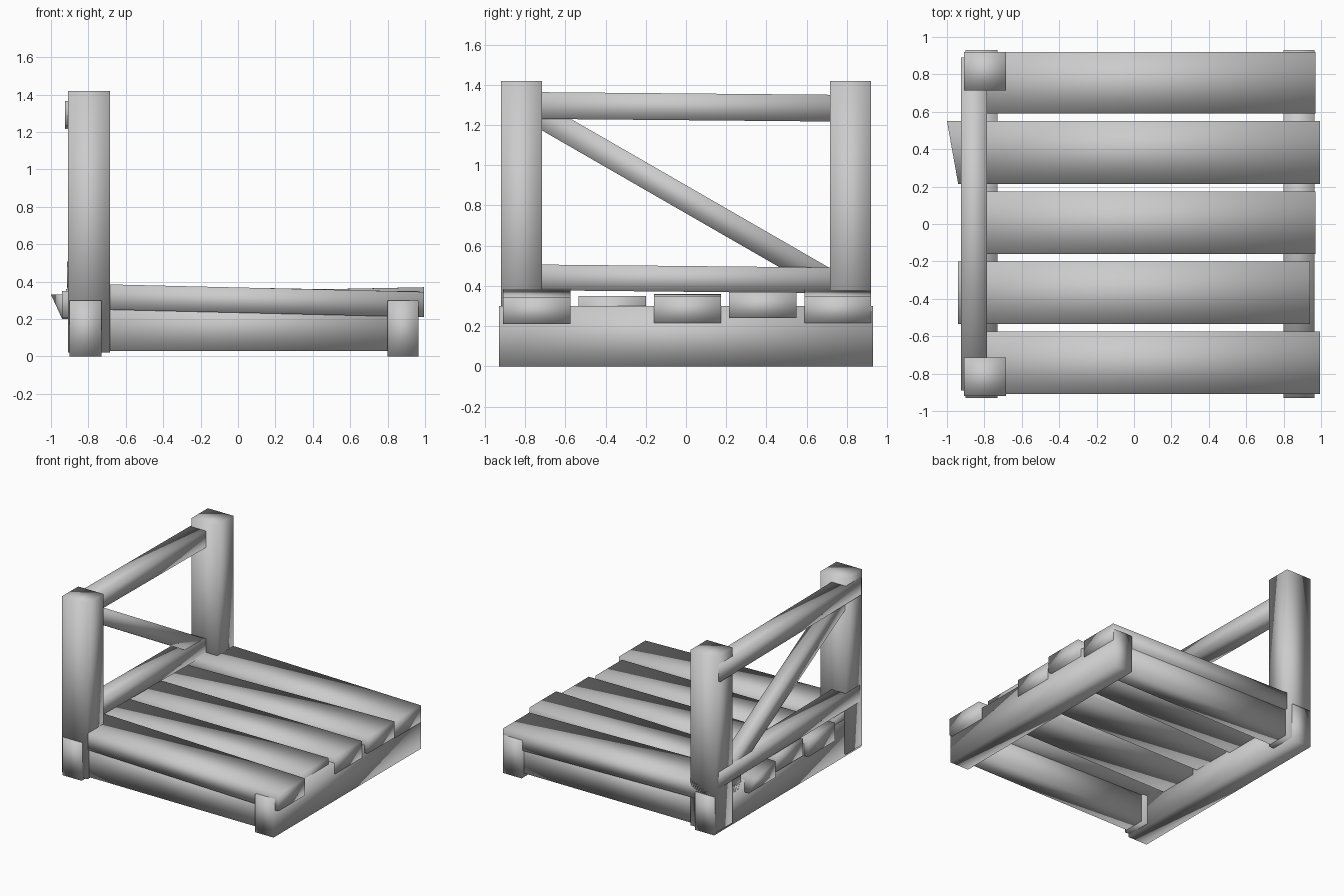
import bpy, bmesh
from mathutils import Vector

if "Cube" in bpy.data.objects:
    bpy.data.objects.remove(bpy.data.objects["Cube"])


def beam(name, x, y, z, shift_x=0.0, shift_y=0.0, cut=None):
    """Box from ranges; z rises by shift_x / shift_y from the low to the high end."""
    bm = bmesh.new()
    bmesh.ops.create_cube(bm, size=1.0)
    for v in bm.verts:
        hi = [c > 0 for c in v.co]
        v.co = Vector((x[hi[0]], y[hi[1]], z[hi[2]]))
        v.co.z += shift_x * hi[0] + shift_y * hi[1]
        # splintered left end: only the far top corner reaches full length
        if cut and not hi[0] and not (hi[1] and hi[2]):
            v.co.x += cut
    me = bpy.data.meshes.new(name)
    bm.to_mesh(me)
    bm.free()
    for p in me.polygons:
        p.use_smooth = True
    ob = bpy.data.objects.new(name, me)
    bpy.context.collection.objects.link(ob)
    return ob


# Ground runners along y
beam("runner_left", (-0.90, -0.73), (-0.93, 0.93), (0.0, 0.30))
beam("runner_right", (0.80, 0.965), (-0.93, 0.93), (0.0, 0.30))

# Side beams along x and upright posts, one pair per side
for side, s in (("front", -1), ("back", 1)):
    beam(side + "_side_beam", (-0.80, 0.86), sorted((s * 0.73, s * 0.90)), (0.03, 0.29))
    beam(side + "_post", (-0.91, -0.685), sorted((s * 0.715, s * 0.92)), (0.02, 1.42))

# Deck planks, slightly uneven
beam("plank_1", (-0.90, 0.995), (-0.91, -0.575), (0.255, 0.39), shift_x=-0.045)
beam("plank_2", (-0.94, 0.94), (-0.535, -0.20), (0.205, 0.35))
beam("plank_3", (-0.92, 0.97), (-0.16, 0.175), (0.225, 0.36), shift_x=-0.01)
beam("plank_4", (-1.0, 0.995), (0.215, 0.55), (0.20, 0.33), shift_x=0.04, cut=0.06)
beam("plank_5", (-0.90, 0.97), (0.59, 0.92), (0.25, 0.385), shift_x=-0.035)

# Railing: top rail, bottom rail and diagonal brace
beam("top_rail", (-0.925, -0.785), (-0.89, 0.89), (1.232, 1.365), shift_y=-0.016)
beam("bottom_rail", (-0.915, -0.785), (-0.89, 0.89), (0.38, 0.508), shift_y=-0.018)
beam("diagonal_brace", (-0.905, -0.795), (-0.78, 0.80), (1.21, 1.35), shift_y=-0.91)
